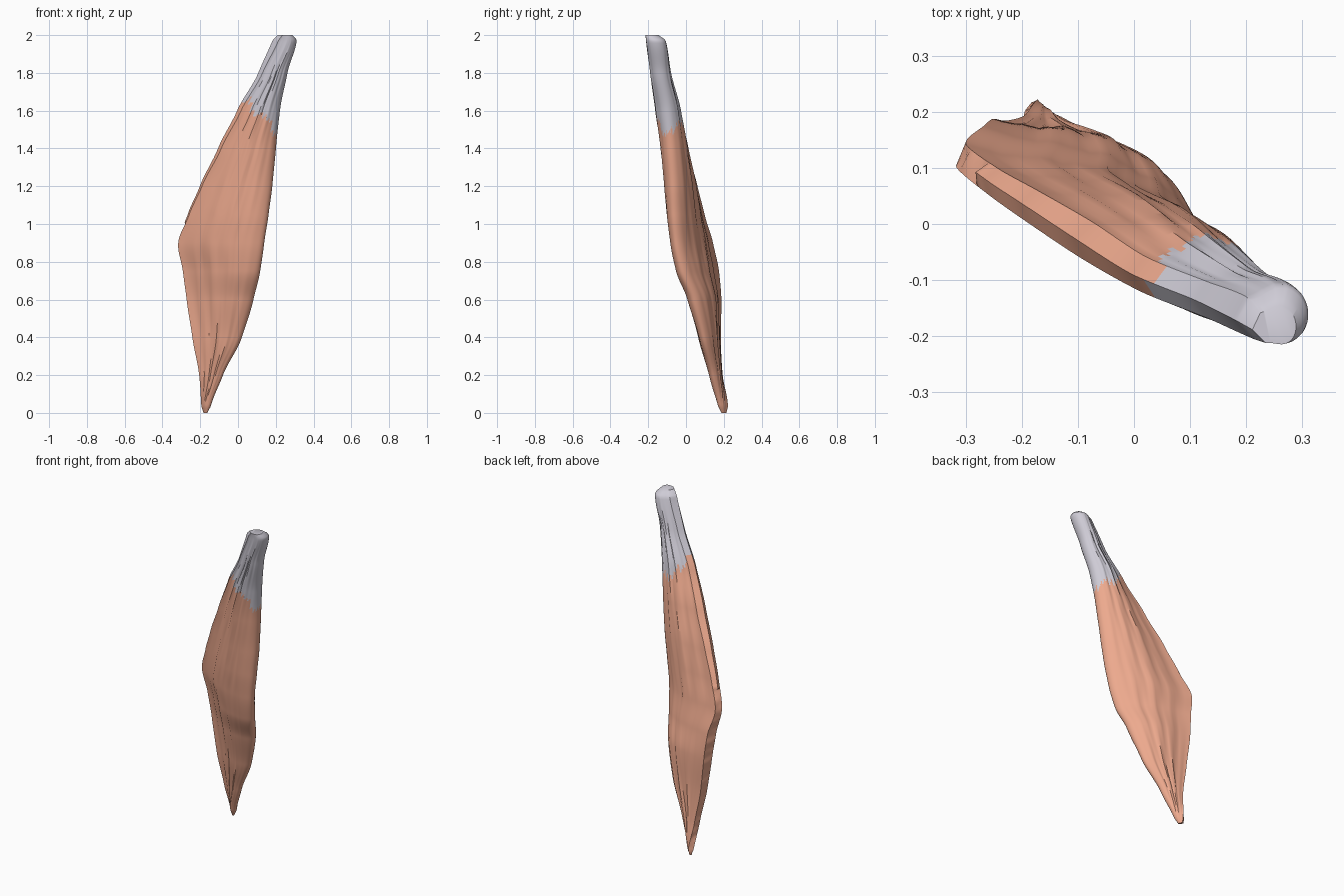
import bpy, bmesh, math, random
from mathutils import Vector

if "Cube" in bpy.data.objects:
    bpy.data.objects.remove(bpy.data.objects["Cube"])

random.seed(4)
ROWS, N = 190, 34   # rows up the length, steps across one face

# Sections: z, left edge x y, right edge x y, edge thickness, belly thickness
SECTIONS = [
    (0.00, -.178, .212, -.165, .188, .010, .014),
    (0.04, -.183, .212, -.148, .172, .030, .036),
    (0.20, -.200, .175, -.080, .140, .040, .060),
    (0.40, -.235, .160, .020, .090, .050, .092),
    (0.60, -.262, .160, .080, .035, .058, .130),
    (0.75, -.280, .148, .115, -.028, .058, .140),
    (0.90, -.308, .122, .137, -.058, .045, .142),
    (1.05, -.250, .075, .160, -.070, .050, .148),
    (1.20, -.182, .032, .180, -.075, .060, .148),
    (1.40, -.082, -.030, .200, -.085, .070, .140),
    (1.60, .018, -.090, .222, -.100, .065, .130),
    (1.80, .130, -.135, .262, -.135, .065, .108),
    (1.97, .208, -.168, .310, -.152, .075, .105),
    (2.00, .230, -.185, .288, -.175, .055, .070),
]


def section_at(z):
    """Smooth (cubic Hermite) interpolation of the section table."""
    i = 0
    while i < len(SECTIONS) - 2 and z > SECTIONS[i + 1][0]:
        i += 1
    a, b = SECTIONS[i], SECTIONS[i + 1]
    p, n = SECTIONS[max(i - 1, 0)], SECTIONS[min(i + 2, len(SECTIONS) - 1)]
    d = b[0] - a[0]
    u = (z - a[0]) / d
    out = []
    for k in range(1, 7):
        ma = (b[k] - p[k]) / (b[0] - p[0]) * d * .8
        mb = (n[k] - a[k]) / (n[0] - a[0]) * d * .8
        out.append((2*u**3 - 3*u*u + 1)*a[k] + (u**3 - 2*u*u + u)*ma
                   + (3*u*u - 2*u**3)*b[k] + (u**3 - u*u)*mb)
    return out


def ring(z):
    """Closed outline: blunt left edge, thick belly, rounded right edge."""
    lx, ly, rx, ry, we, wb = section_at(z)
    left, right = Vector((lx, ly, z)), Vector((rx, ry, z))
    along = (right - left).normalized()
    side = Vector((-along.y, along.x, 0))
    fade = min(1, z / .3, max(0, (2 - z) / .25))

    def half(t, sign):
        u = min(1, t / .55)
        w = we + (wb - we) * u * u * (3 - 2 * u)
        w *= math.sqrt(max(0, 1 - max(0, (t - .5) / .5) ** 2.3))
        # fibre grooves running up the length
        g = math.sin(2*math.pi*(4.3*t + .9*z + .3*sign)) + .6*math.sin(2*math.pi*(9*t - .7*z + .2*sign))
        return w / 2 + .0034 * g * fade * math.sin(math.pi * t)

    ts = [math.sin(math.pi / 2 * i / N) for i in range(N + 1)]
    back = [left.lerp(right, t) + side * half(t, 1) for t in ts]
    front = [left.lerp(right, t) - side * half(t, -1) for t in ts[-2::-1]]
    # the attachment edge is ragged below, rounded above
    bulge = .35 * we if z > 1 else .003 * math.sin(z * 47) + .002 * math.sin(z * 101)
    return back + front + [left - along * bulge]


COUNT = 2 * N + 2
zs = [2 * i / ROWS for i in range(ROWS + 1)]
rings = [ring(z) for z in zs]

# Ragged junction between belly and tendon: high on the left, low on the right
border = []
jag = 0
for j in range(COUNT):
    x = rings[int(1.58 / 2 * ROWS)][j].x
    t = min(1, max(0, (x - .03) / .18))
    if j % 3 == 0:
        jag = random.uniform(-.03, .03)
    border.append(1.655 - .145 * t + jag - .012 * (j % 3))


def build(name, keep, color, cap_row):
    bm = bmesh.new()
    v = [[bm.verts.new(p) for p in r] for r in rings]
    for i in range(ROWS):
        for j in range(COUNT):
            if keep((zs[i] + zs[i + 1]) / 2, border[j]):
                k = (j + 1) % COUNT
                bm.faces.new((v[i][j], v[i + 1][j], v[i + 1][k], v[i][k]))
    bm.faces.new(v[cap_row] if cap_row == 0 else v[cap_row][::-1])
    bmesh.ops.delete(bm, geom=[p for p in bm.verts if not p.link_faces], context='VERTS')
    me = bpy.data.meshes.new(name)
    bm.to_mesh(me)
    bm.free()
    ob = bpy.data.objects.new(name, me)
    bpy.context.collection.objects.link(ob)
    mat = bpy.data.materials.new(name + "_colour")
    mat.diffuse_color = color
    mat.use_nodes = True
    mat.node_tree.nodes["Principled BSDF"].inputs["Base Color"].default_value = mat.diffuse_color
    me.materials.append(mat)
    bpy.ops.object.select_all(action='DESELECT')
    ob.select_set(True)
    bpy.context.view_layer.objects.active = ob
    bpy.ops.object.shade_smooth_by_angle(angle=math.radians(40))


# Muscle belly and its tendon
build("muscle_belly", lambda z, b: z < b, (.85, .40, .27, 1), 0)
build("tendon", lambda z, b: z >= b, (.62, .60, .67, 1), ROWS)
